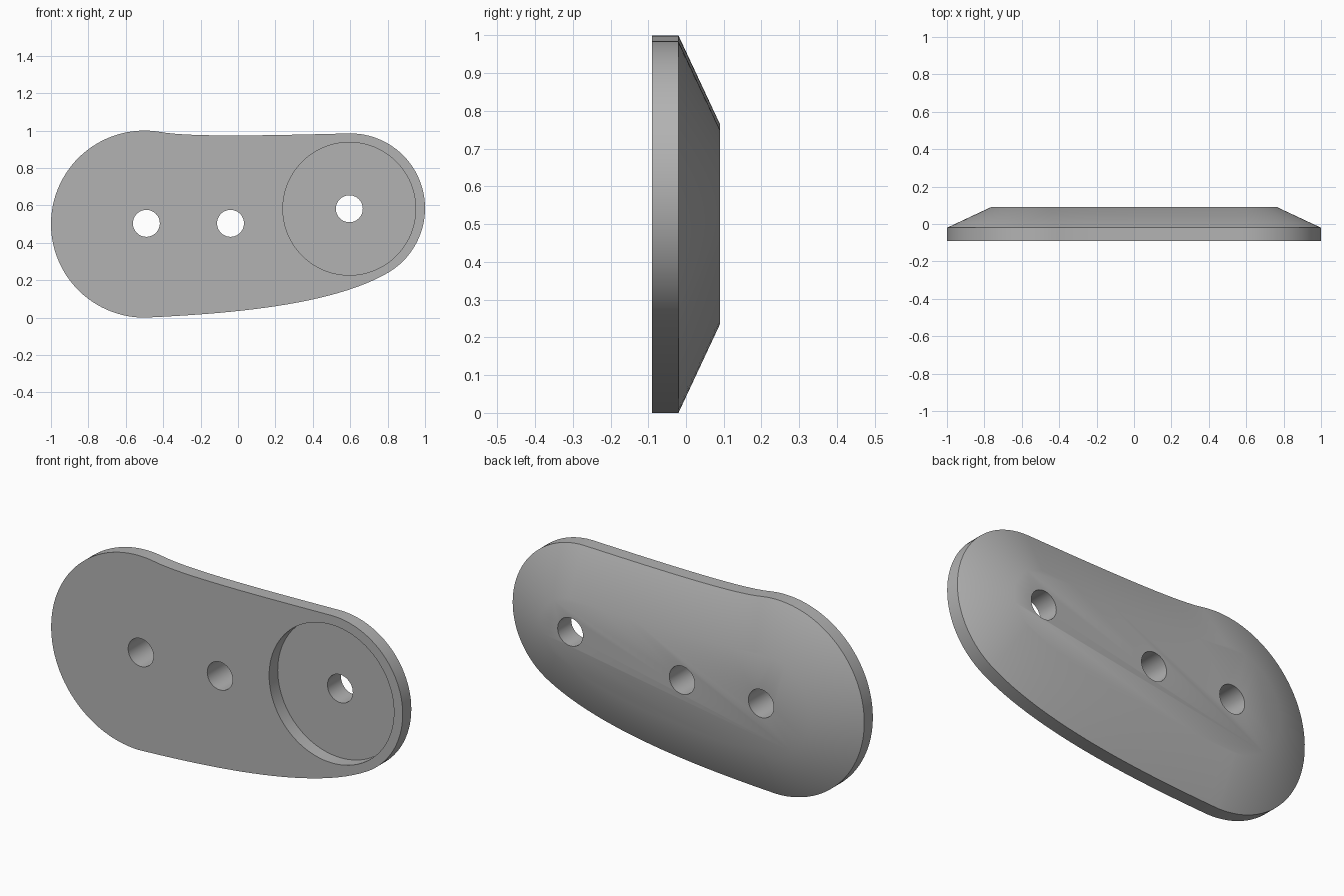
import bpy
import bmesh
import math
from mathutils import Vector
from mathutils.geometry import interpolate_bezier

FRONT, SHOULDER, BACK = -0.09, -0.02, 0.09
INSET = 0.235

if "Cube" in bpy.data.objects:
    bpy.data.objects.remove(bpy.data.objects["Cube"])

grey = bpy.data.materials.new("mid grey")
grey.use_nodes = True
colour = (0.45, 0.45, 0.45, 1)
grey.diffuse_color = colour
grey.node_tree.nodes["Principled BSDF"].inputs["Base Color"].default_value = colour


def arc(cx, cz, r, start, end, n):
    angles = [math.radians(start + (end - start) * i / n) for i in range(n + 1)]
    return [Vector((cx + r * math.cos(a), cz + r * math.sin(a))) for a in angles]


def bezier(a, h1, h2, b, n):
    pts = interpolate_bezier(*[Vector((*p, 0)) for p in (a, h1, h2, b)], n + 1)
    return [p.xy for p in pts[1:-1]]


# Outline: two round ends joined by gentle curves, counter-clockwise
small_end = arc(0.6, 0.585, 0.4, -60, 90, 40)
large_end = arc(-0.5, 0.5, 0.5, 80, 270, 56)
top_edge = bezier(small_end[-1], (0.2, 0.975), (-0.25, 0.963), large_end[0], 20)
bottom_edge = bezier(large_end[-1], (-0.05, 0.02), (0.5, 0.065), small_end[0], 24)
outline = small_end + top_edge + large_end + bottom_edge


def offset(points, d):
    result = []
    for i, p in enumerate(points):
        t = (points[(i + 1) % len(points)] - points[i - 1]).normalized()
        result.append(p + Vector((-t.y, t.x)) * d)
    return result


# Plate: straight rim, then a wide chamfer to the flat back
bm = bmesh.new()
layers = [(outline, FRONT), (outline, SHOULDER), (offset(outline, INSET), BACK)]
rings = [[bm.verts.new((p.x, y, p.y)) for p in pts] for pts, y in layers]
for low, high in zip(rings, rings[1:]):
    for i in range(len(low)):
        bm.faces.new((low[i - 1], low[i], high[i], high[i - 1]))
bm.faces.new(rings[0])
bm.faces.new(rings[-1])
bmesh.ops.recalc_face_normals(bm, faces=bm.faces)
mesh = bpy.data.meshes.new("lever_plate")
bm.to_mesh(mesh)
bm.free()
mesh.materials.append(grey)
plate = bpy.data.objects.new("lever_plate", mesh)
bpy.context.collection.objects.link(plate)


def cut_round(name, x, z, r, y0, y1, sides):
    """Cut a cylinder along y out of the plate."""
    bpy.ops.mesh.primitive_cylinder_add(
        vertices=sides, radius=r, depth=y1 - y0,
        location=(x, (y0 + y1) / 2, z), rotation=(math.pi / 2, 0, 0))
    cutter = bpy.context.object
    cutter.name = name
    cutter.hide_render = True
    cutter.data.materials.append(grey)
    mod = plate.modifiers.new(name, "BOOLEAN")
    mod.operation = "DIFFERENCE"
    mod.solver = "EXACT"
    mod.object = cutter
    bpy.ops.object.select_all(action="DESELECT")
    bpy.context.view_layer.objects.active = plate
    plate.select_set(True)
    bpy.ops.object.modifier_apply(modifier=mod.name)
    bpy.data.objects.remove(cutter)


# Shallow round recess in the front, and three through holes
cut_round("recess_cutter", 0.595, 0.582, 0.355, -0.2, SHOULDER, 96)
for x, z in ((-0.49, 0.504), (-0.04, 0.504), (0.595, 0.582)):
    cut_round("hole_cutter", x, z, 0.072, -0.3, 0.3, 48)

bpy.ops.object.shade_smooth_by_angle(angle=math.radians(30))
